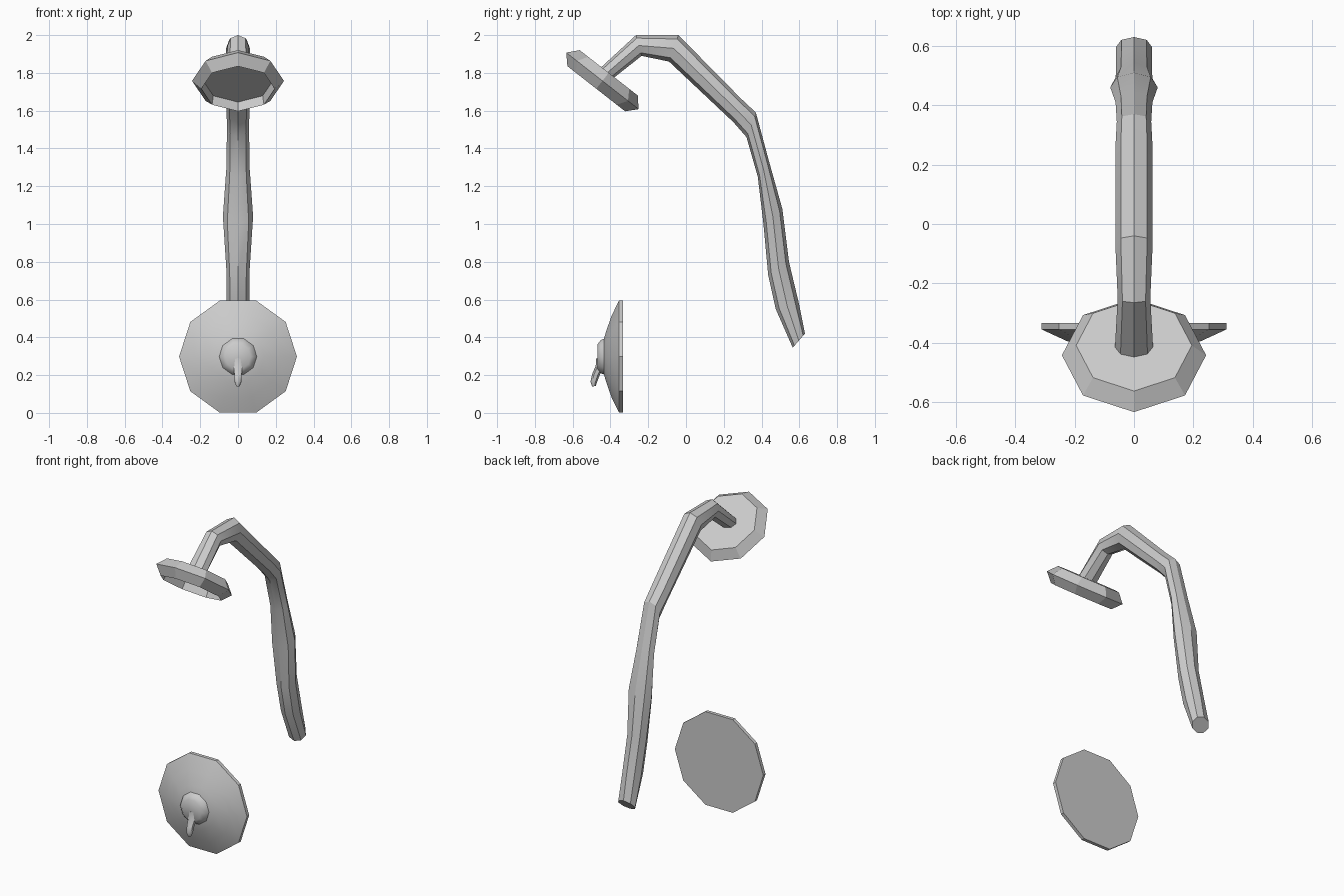
import bpy, bmesh, math
from mathutils import Vector, Matrix

if "Cube" in bpy.data.objects:
    bpy.data.objects.remove(bpy.data.objects["Cube"])


def loft(name, rings, matrix=Matrix(), angle=30):
    """Skin equal-sized rings of points and cap both ends."""
    bm = bmesh.new()
    loops = [[bm.verts.new(matrix @ Vector(p)) for p in ring] for ring in rings]
    n = len(loops[0])
    for a, b in zip(loops, loops[1:]):
        for i in range(n):
            j = (i + 1) % n
            bm.faces.new((a[i], a[j], b[j], b[i]))
    bm.faces.new(loops[0][::-1])
    bm.faces.new(loops[-1])
    bmesh.ops.recalc_face_normals(bm, faces=bm.faces)
    me = bpy.data.meshes.new(name)
    bm.to_mesh(me)
    bm.free()
    ob = bpy.data.objects.new(name, me)
    bpy.context.collection.objects.link(ob)
    bpy.ops.object.select_all(action='DESELECT')
    ob.select_set(True)
    bpy.context.view_layer.objects.active = ob
    bpy.ops.object.shade_smooth_by_angle(angle=math.radians(angle))
    return ob


def lathe(name, sides, profile, matrix, angle=30):
    """Revolve (radius, height) pairs around local z."""
    turn = 2 * math.pi / sides
    rings = [[(r * math.cos(i * turn), r * math.sin(i * turn), h)
              for i in range(sides)] for r, h in profile]
    return loft(name, rings, matrix, angle)


def tube(name, sides, stations, angle=30):
    """Loft stations of (outer y, outer z, inner y, inner z, half width)."""
    rings = []
    for uy, uz, ly, lz, w in stations:
        u, l = Vector((0, uy, uz)), Vector((0, ly, lz))
        mid, half = (u + l) / 2, (u - l) / 2
        rings.append([mid + half * math.cos(t) + Vector((w * math.sin(t), 0, 0))
                      for t in (2 * math.pi * i / sides for i in range(sides))])
    return loft(name, rings, angle=angle)


# Curved pipe
tube("pipe", 8, [
    (-0.46, 1.82, -0.40, 1.76, 0.065),
    (-0.265, 2.00, -0.235, 1.89, 0.055),
    (-0.04, 2.00, -0.09, 1.86, 0.063),
    (0.29, 1.665, 0.25, 1.54, 0.062),
    (0.37, 1.59, 0.32, 1.46, 0.058),
    (0.44, 1.33, 0.38, 1.25, 0.062),
    (0.51, 1.08, 0.41, 1.00, 0.08),
    (0.545, 0.80, 0.435, 0.73, 0.062),
    (0.60, 0.57, 0.475, 0.55, 0.06),
    (0.63, 0.42, 0.565, 0.345, 0.06)])

# Tilted octagonal spray head with a recessed underside
head_frame = Matrix.Translation((0, -0.475, 1.716)) @ Matrix.Rotation(math.radians(-38), 4, 'X')
lathe("spray_head", 8, [(0.185, 0.055), (0.194, 0.0), (0.243, 0.053), (0.195, 0.107)],
      head_frame)

# Ten-sided wall plate, its local z pointing to the front
plate_frame = Matrix.Translation((0, -0.333, 0.298)) @ Matrix.Rotation(math.radians(90), 4, 'X')
lathe("wall_plate", 10, [(0.312, 0), (0.312, 0.022), (0.225, 0.062), (0.14, 0.09), (0.08, 0.107)],
      plate_frame)

# Knob in the middle of the plate
lathe("knob", 10, [(0.105, 0.09), (0.092, 0.118), (0.068, 0.136)], plate_frame, 40)

# Small lever hanging from the knob
tube("lever", 6, [
    (-0.475, 0.29, -0.425, 0.27, 0.034),
    (-0.478, 0.25, -0.435, 0.24, 0.027),
    (-0.497, 0.205, -0.457, 0.20, 0.022),
    (-0.506, 0.165, -0.472, 0.16, 0.02),
    (-0.497, 0.14, -0.478, 0.142, 0.01)], 60)
